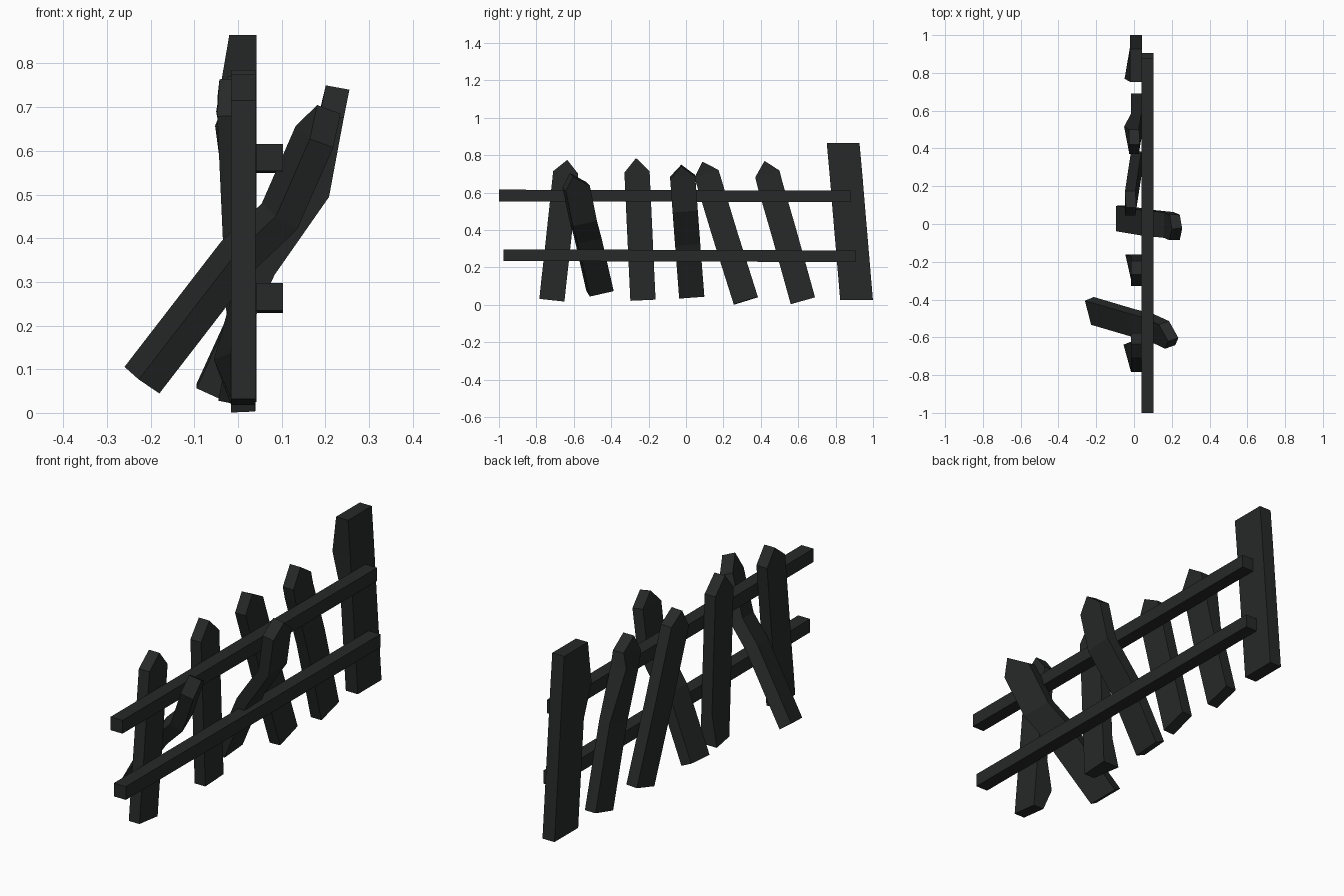
import bpy, bmesh
from mathutils import Vector as V

if "Cube" in bpy.data.objects:
    bpy.data.objects.remove(bpy.data.objects["Cube"])

mat = bpy.data.materials.new("dark_wood")
mat.diffuse_color = (0.02, 0.022, 0.022, 1)
mat.use_nodes = True
mat.node_tree.nodes["Principled BSDF"].inputs["Base Color"].default_value = mat.diffuse_color


def plank(name, path, width=0.135, thick=0.055, tip=None, skew=0.0, level=False, bumps=None):
    """Four-sided plank swept along path, optional ridge tip; bumps push back corners along x."""
    pts = [V(p) for p in path]
    d = pts[-1] - pts[0]
    side = V((0, 1, 0)) if level else V((0, d.z, -d.y)).normalized()
    side = (side + V((skew, 0, 0))).normalized()
    bm = bmesh.new()
    rings = []
    for i, p in enumerate(pts):
        t = V((0, 0, 0))
        if i > 0:
            t += (p - pts[i - 1]).normalized()
        if i < len(pts) - 1:
            t += (pts[i + 1] - p).normalized()
        n = side.cross(t).normalized() * thick / 2      # towards +x
        s = side * width / 2
        b = (bumps or {}).get(i, (0, 0))
        rings.append([bm.verts.new(q) for q in (
            p - s - n + V((b[0], 0, 0)), p + s - n + V((b[1], 0, 0)), p + s + n, p - s + n)])
    for a, b in zip(rings, rings[1:]):
        for k in range(4):
            j = (k + 1) % 4
            bm.faces.new((a[k], a[j], b[j], b[k]))
    bm.faces.new(rings[0][::-1])
    top = rings[-1]
    if tip:
        tb, tf = (bm.verts.new(V(tip) + o * n) for o in (-1, 1))
        bm.faces.new((top[0], top[1], tb))
        bm.faces.new((top[1], top[2], tf, tb))
        bm.faces.new((top[2], top[3], tf))
        bm.faces.new((top[3], top[0], tb, tf))
    else:
        bm.faces.new(top)
    bmesh.ops.recalc_face_normals(bm, faces=bm.faces)
    me = bpy.data.meshes.new(name)
    bm.to_mesh(me)
    bm.free()
    me.materials.append(mat)
    bpy.context.collection.objects.link(bpy.data.objects.new(name, me))


def rail(name, y0, y1, z0, z1, x=0.072, r=0.031):
    """Long square rail running along y."""
    bm = bmesh.new()
    bmesh.ops.create_cube(bm, size=1)
    for v in bm.verts:
        z = z0 if v.co.y < 0 else z1
        v.co = V((x + v.co.x * 2 * r, y0 if v.co.y < 0 else y1, z + v.co.z * 2 * r))
    me = bpy.data.meshes.new(name)
    bm.to_mesh(me)
    bm.free()
    me.materials.append(mat)
    bpy.context.collection.objects.link(bpy.data.objects.new(name, me))


# rails
rail("upper_rail", -1.0, 0.88, 0.585, 0.58)
rail("lower_rail", -0.975, 0.905, 0.266, 0.26)

# end post
plank("end_post", [(0.011, 0.912, 0.025), (0.011, 0.87, 0.52), (0.011, 0.856, 0.69), (0.011, 0.84, 0.865)],
      width=0.175, thick=0.062, level=True, bumps={2: (-0.03, 0)})

# upright pickets, some with chipped back corners
plank("picket_1", [(0.012, -0.717, 0.025), (0.012, -0.706, 0.13), (0.012, -0.69, 0.27), (0.012, -0.643, 0.708)],
      tip=(0.012, -0.635, 0.775), bumps={1: (0, -0.04)})
plank("picket_3", [(0.012, -0.23, 0.025), (0.012, -0.237, 0.17), (0.012, -0.262, 0.71)],
      tip=(0.012, -0.267, 0.785), bumps={0: (0, -0.03)})
plank("picket_5", [(0.012, 0.32, 0.022), (-0.005, 0.21, 0.37), (-0.02, 0.11, 0.70)],
      tip=(-0.015, 0.088, 0.765))
plank("picket_6", [(0.012, 0.625, 0.022), (0.012, 0.52, 0.40), (0.0, 0.45, 0.64), (0.0, 0.435, 0.70)],
      tip=(0.002, 0.42, 0.77), bumps={2: (0, -0.025)})

# bent loose pickets pushed through between the rails
plank("bent_picket_2", [(-0.22, -0.46, 0.075), (0.0, -0.525, 0.36), (0.095, -0.55, 0.45), (0.175, -0.587, 0.632)],
      tip=(0.208, -0.612, 0.695), thick=0.06, skew=-0.25)
plank("bent_picket_4", [(-0.07, 0.03, 0.05), (0.06, 0.008, 0.335), (0.183, -0.005, 0.51), (0.215, -0.018, 0.685)],
      tip=(0.228, -0.025, 0.745))
